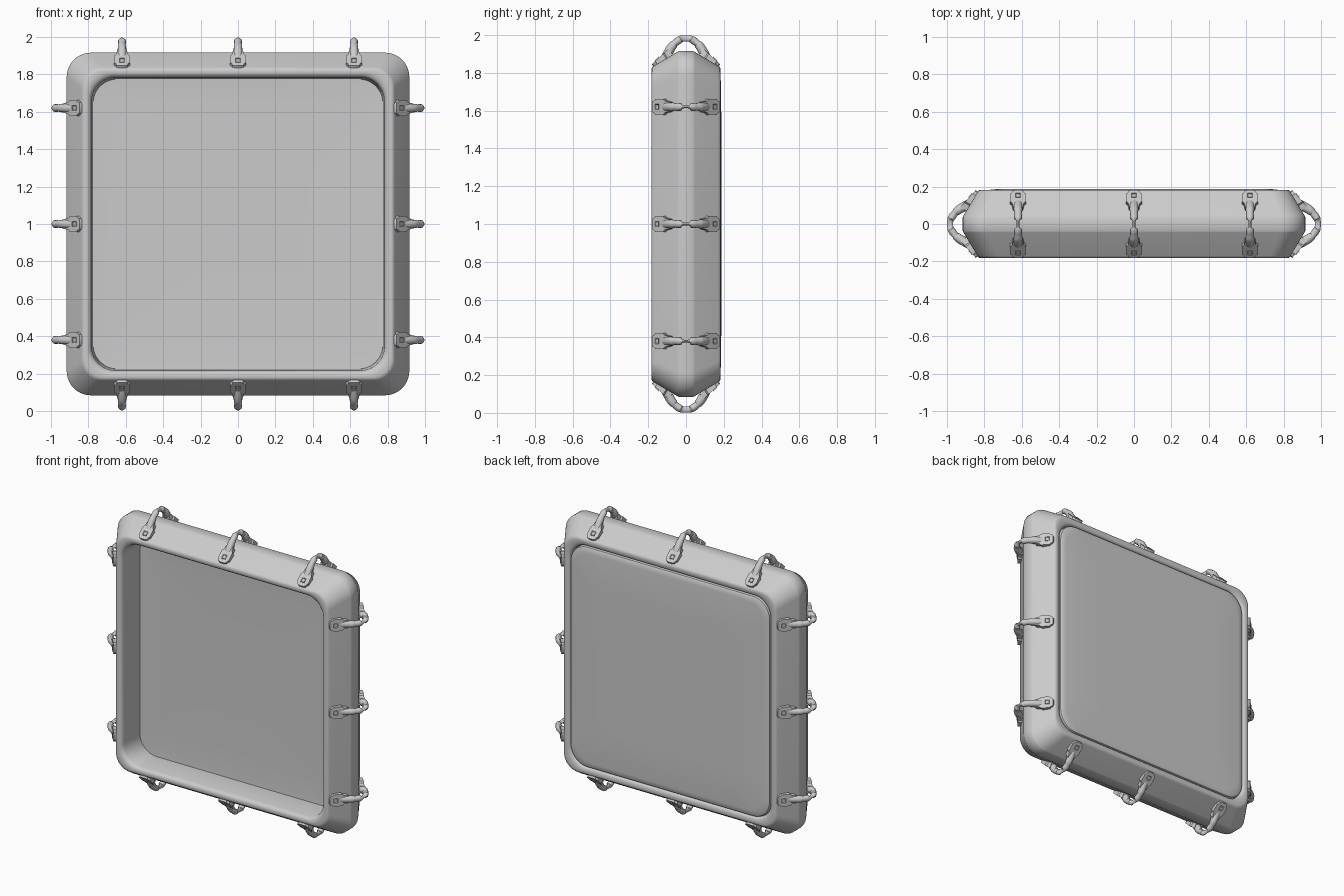
import bpy, bmesh, math
from mathutils import Matrix, Vector

cube = bpy.data.objects.get("Cube")
if cube:
    bpy.data.objects.remove(cube)

grey = bpy.data.materials.new("plain_grey")
grey.use_nodes = True
grey.diffuse_color = (0.6, 0.6, 0.6, 1)
grey.node_tree.nodes["Principled BSDF"].inputs["Base Color"].default_value = (0.6, 0.6, 0.6, 1)


def make_mesh(name, bm):
    bmesh.ops.recalc_face_normals(bm, faces=bm.faces)
    mesh = bpy.data.meshes.new(name)
    bm.to_mesh(mesh)
    bm.free()
    mesh.materials.append(grey)
    return mesh


def add_object(name, mesh, matrix=None):
    obj = bpy.data.objects.new(name, mesh)
    bpy.context.collection.objects.link(obj)
    if matrix:
        obj.matrix_world = matrix
    return obj


def smooth(obj, angle):
    bpy.ops.object.select_all(action='DESELECT')
    obj.select_set(True)
    bpy.context.view_layer.objects.active = obj
    bpy.ops.object.shade_smooth_by_angle(angle=math.radians(angle))


def rounded_square(half, radius, y, steps=10):
    pts = []
    for corner in range(4):
        for i in range(steps + 1):
            a = math.pi / 2 * (corner + i / steps)
            mid = math.pi / 4 + corner * math.pi / 2
            c = (half - radius) * math.sqrt(2)
            pts.append((c * math.cos(mid) + radius * math.cos(a), y,
                        1 + c * math.sin(mid) + radius * math.sin(a)))
    return pts


def loft(bm, sections, closed):
    # Skin a list of point rings, joined end to start or capped
    rings = [[bm.verts.new(p) for p in s] for s in sections]
    n = len(rings[0])
    pairs = list(zip(rings, rings[1:]))
    if closed:
        pairs.append((rings[-1], rings[0]))
    else:
        bm.faces.new(rings[0])
        bm.faces.new(rings[-1])
    for a, b in pairs:
        for i in range(n):
            j = (i + 1) % n
            bm.faces.new((a[i], a[j], b[j], b[i]))


# Frame: half size, corner radius and depth around its cross-section
frame_profile = [
    (.775, .13, .0), (.784, .13, -.155), (.788, .13, -.169), (.796, .13, -.179),
    (.808, .12, -.183), (.822, .11, -.183), (.831, .11, -.179), (.838, .11, -.169),
    (.912, .13, -.045), (.916, .13, -.038), (.916, .13, .038), (.912, .13, .045),
    (.838, .11, .169), (.831, .11, .179), (.822, .11, .183),
    (.796, .13, .181), (.788, .13, .174), (.785, .13, .165)]
bm = bmesh.new()
loft(bm, [rounded_square(*p) for p in frame_profile], True)
smooth(add_object("frame", make_mesh("frame", bm)), 40)

# Panel: almost flat in front, slightly raised behind
panel_profile = [
    (.3, .1, .017), (.6, .12, .015), (.74, .13, .012), (.782, .13, .009),
    (.782, .13, .165), (.778, .13, .177), (.768, .13, .183),
    (.74, .13, .186), (.5, .12, .187)]
bm = bmesh.new()
loft(bm, [rounded_square(*p) for p in panel_profile], False)
smooth(add_object("panel", make_mesh("panel", bm)), 35)

# Clip: one wedge foot on each bevel and a bowed arm that joins them
along = Vector((0, -.14, .085)).normalized()
up = Vector((0, .085, .14)).normalized()
foot_start = Vector((0, .174, .835))


def slab(bm, outline, low, high, side):
    # Plate on the bevel that thickens away from the rim
    rings = []
    for height in (low, high):
        ring = []
        for s, t in outline:
            p = foot_start + along * s + up * (height + .2 * s)
            ring.append((t, p.y * side, p.z))
        rings.append(ring)
    loft(bm, rings, False)


half_outline = [(0, .018), (.006, .03), (.018, .034), (.024, .042), (.08, .042),
                (.088, .032), (.12, .026)]
outline = half_outline + [(s, -t) for s, t in reversed(half_outline)]
slot = [(.024, .014), (.052, .014), (.052, -.014), (.024, -.014)]
bm = bmesh.new()
for side in (-1, 1):
    slab(bm, outline, -.03, .013, side)
    # Slot rim with a sunken middle
    rim = bmesh.new()
    slab(rim, slot, .008, .018, side)
    bmesh.ops.recalc_face_normals(rim, faces=rim.faces)
    outward = Vector((0, up.y * side, up.z))
    top = max(rim.faces, key=lambda f: f.calc_center_median().dot(outward))
    bmesh.ops.inset_individual(rim, faces=[top], thickness=.004, depth=-.0045)
    temp = bpy.data.meshes.new("slot_rim")
    rim.to_mesh(temp)
    rim.free()
    bm.from_mesh(temp)
    bpy.data.meshes.remove(temp)

# Arm stations: depth, outward distance, half width, half thickness
half_arm = [(.116, .872, .024, .022), (.1, .898, .026, .024), (.09, .914, .025, .025),
            (.077, .936, .023, .024), (.064, .952, .022, .022), (.06, .956, .019, .018),
            (.045, .968, .021, .02), (.028, .979, .021, .019), (.022, .981, .012, .017),
            (.01, .983, .007, .016)]
arm = half_arm + [(-y, h, w, t) for y, h, w, t in reversed(half_arm)]
sections = []
for i, (y, h, w, t) in enumerate(arm):
    before, after = arm[max(i - 1, 0)], arm[min(i + 1, len(arm) - 1)]
    run = Vector((0, after[0] - before[0], after[1] - before[1])).normalized()
    normal = Vector((0, -run.z, run.y))
    ring = []
    for k in range(12):
        a = math.tau * k / 12
        ring.append(Vector((w * math.cos(a), y, h)) + normal * (t * math.sin(a)))
    sections.append(ring)
loft(bm, sections, False)
clip_mesh = make_mesh("clip", bm)

# Three clips on every side of the frame
for turn, edge in enumerate(("top", "left", "bottom", "right")):
    spin = Matrix.Translation((0, 0, 1)) @ Matrix.Rotation(turn * math.pi / 2, 4, 'Y')
    for i in range(3):
        place = spin @ Matrix.Translation(((i - 1) * .62, 0, 0))
        clip = add_object(f"{edge}_clip_{i + 1}", clip_mesh, place)
smooth(clip, 35)
